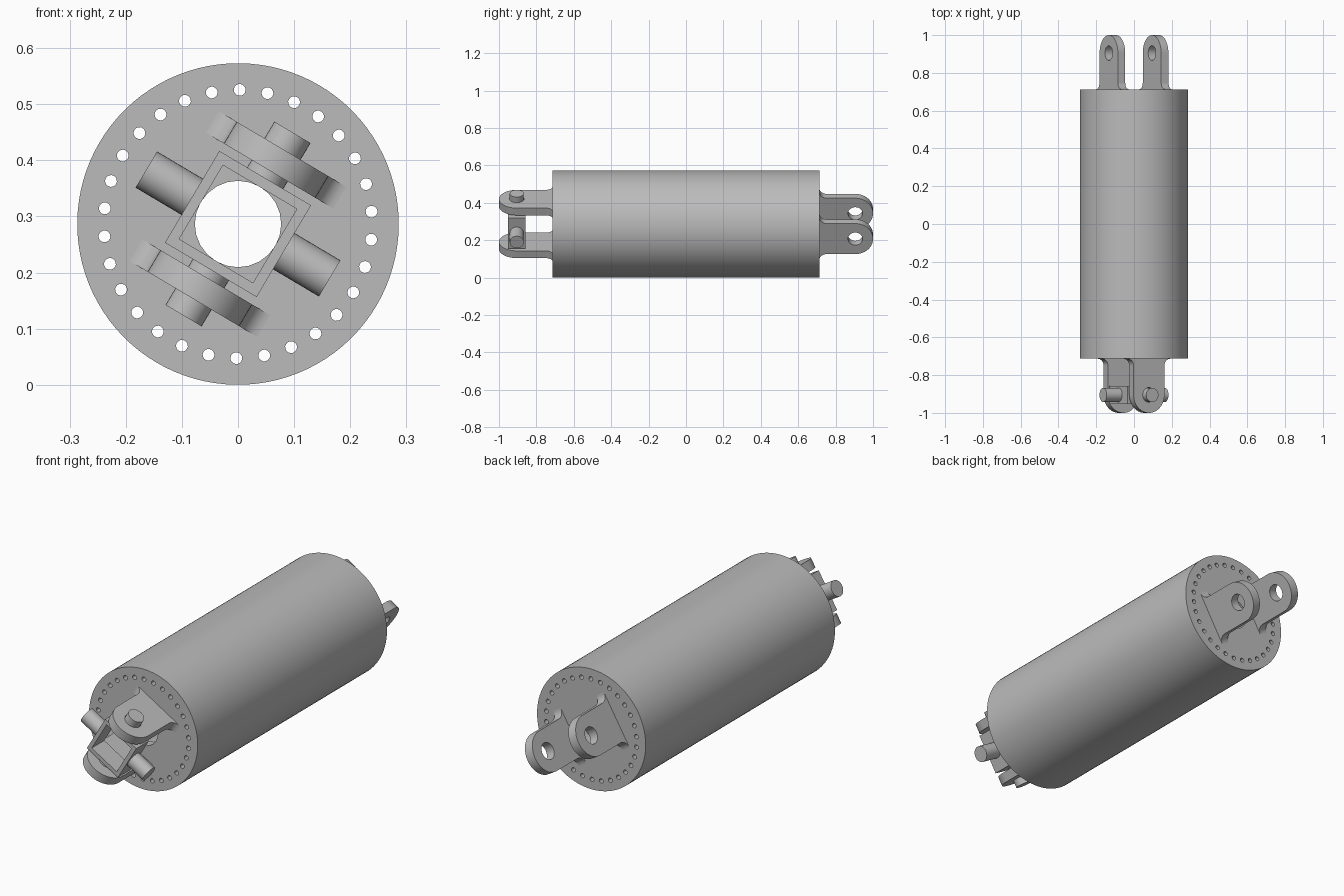
import bpy, bmesh
from math import sin, cos, pi, radians
from mathutils import Matrix, Vector

cube = bpy.data.objects.get("Cube")
if cube:
    bpy.data.objects.remove(cube, do_unlink=True)

R = 0.2865           # body radius
END = 0.713          # half length of the body
PIN_Y = 0.905        # distance of the pin axes from the middle
CAP = 0.05           # end plate thickness
X, Y, Z = Vector((1, 0, 0)), Vector((0, 1, 0)), Vector((0, 0, 1))
# The whole shaft is rolled about its long axis
PLACE = Matrix.Translation((0, 0, R)) @ Matrix.Rotation(radians(30.7), 4, 'Y')

steel = bpy.data.materials.new("grey steel")
steel.use_nodes = True
steel.diffuse_color = (0.5, 0.5, 0.5, 1)
steel.node_tree.nodes["Principled BSDF"].inputs["Base Color"].default_value = (0.5, 0.5, 0.5, 1)


def finish(name, bm):
    bmesh.ops.remove_doubles(bm, verts=bm.verts, dist=1e-5)
    bm.transform(PLACE)
    bmesh.ops.recalc_face_normals(bm, faces=bm.faces)
    mesh = bpy.data.meshes.new(name)
    bm.to_mesh(mesh)
    bm.free()
    mesh.materials.clear()
    mesh.materials.append(steel)
    ob = bpy.data.objects.new(name, mesh)
    bpy.context.collection.objects.link(ob)
    bpy.ops.object.select_all(action='DESELECT')
    ob.select_set(True)
    bpy.context.view_layer.objects.active = ob
    bpy.ops.object.shade_smooth_by_angle(angle=radians(30))
    return ob


def arc(cx, cy, r, a0, a1, n):
    return [(cx + r * cos(a0 + (a1 - a0) * i / n),
             cy + r * sin(a0 + (a1 - a0) * i / n)) for i in range(n + 1)]


def circle(r, n, cx=0, cy=0):
    return arc(cx, cy, r, 0, 2 * pi, n)[:-1]


def square(h):
    return [(-h, -h), (h, -h), (h, h), (-h, h)]


def plate(name, loops, half, axes, centre):
    """Extrude a flat outline with holes along the third axis."""
    cu = bpy.data.curves.new(name, 'CURVE')
    cu.dimensions, cu.fill_mode, cu.extrude = '2D', 'BOTH', half
    for loop in loops:
        sp = cu.splines.new('POLY')
        sp.points.add(len(loop) - 1)
        for p, (x, y) in zip(sp.points, loop):
            p.co = (x, y, 0, 1)
        sp.use_cyclic_u = True
    tmp = bpy.data.objects.new(name, cu)
    bpy.context.collection.objects.link(tmp)
    graph = bpy.context.evaluated_depsgraph_get()
    mesh = bpy.data.meshes.new_from_object(tmp.evaluated_get(graph))
    bpy.data.objects.remove(tmp)
    bm = bmesh.new()
    bm.from_mesh(mesh)
    bpy.data.meshes.remove(mesh)
    bpy.data.curves.remove(cu)
    bm.transform(Matrix.Translation(centre) @ Matrix(axes).transposed().to_4x4())
    return finish(name, bm)


# Hollow body tube
plate("body_tube", [circle(R, 96), circle(R - 0.02, 96)], END - CAP, (X, Z, Y), (0, 0, 0))

# End plates with a central bore and a ring of bolt holes
cap_loops = [circle(R, 96), circle(0.077, 24)]
for i in range(30):
    a = 2 * pi * i / 30
    cap_loops.append(circle(0.0105, 16, 0.239 * cos(a), 0.239 * sin(a)))
for name, side in (("front_end_plate", -1), ("back_end_plate", 1)):
    plate(name, cap_loops, CAP / 2, (X, Z, Y), (0, side * (END - CAP / 2), 0))

# Yoke lug outline: rounded tip, filleted root, pin hole
W, F, H = 0.095, 0.037, PIN_Y - END
lug = (arc(W + F, F, F, 1.5 * pi, pi, 8)
       + arc(0, H, W, 0, pi, 28)
       + arc(-W - F, F, F, 0, -0.5 * pi, 8))
lug_loops = [lug, circle(0.039, 28, 0, H)]
for s, tag in ((1, "a"), (-1, "b")):
    plate("front_lug_" + tag, lug_loops, 0.0225, (X, -Y, Z), Vector((0, -END, s * 0.133)))
    plate("back_lug_" + tag, lug_loops, 0.0225, (Z, Y, X), Vector((s * 0.133, END, 0)))

# Joint cross: open square ring with four pins
plate("cross_ring", [square(0.095), square(0.0765)], 0.0475, (X, Z, Y), (0, -PIN_Y, 0))
for i in range(4):
    bm = bmesh.new()
    bmesh.ops.create_cone(bm, cap_ends=True, segments=32, radius1=0.0375, radius2=0.0375, depth=0.105)
    bm.transform(Matrix.Translation((0, -PIN_Y, 0)) @ Matrix.Rotation(i * pi / 2, 4, 'Y')
                 @ Matrix.Translation((0, 0, 0.1375)))
    finish("cross_pin_%d" % (i + 1), bm)
